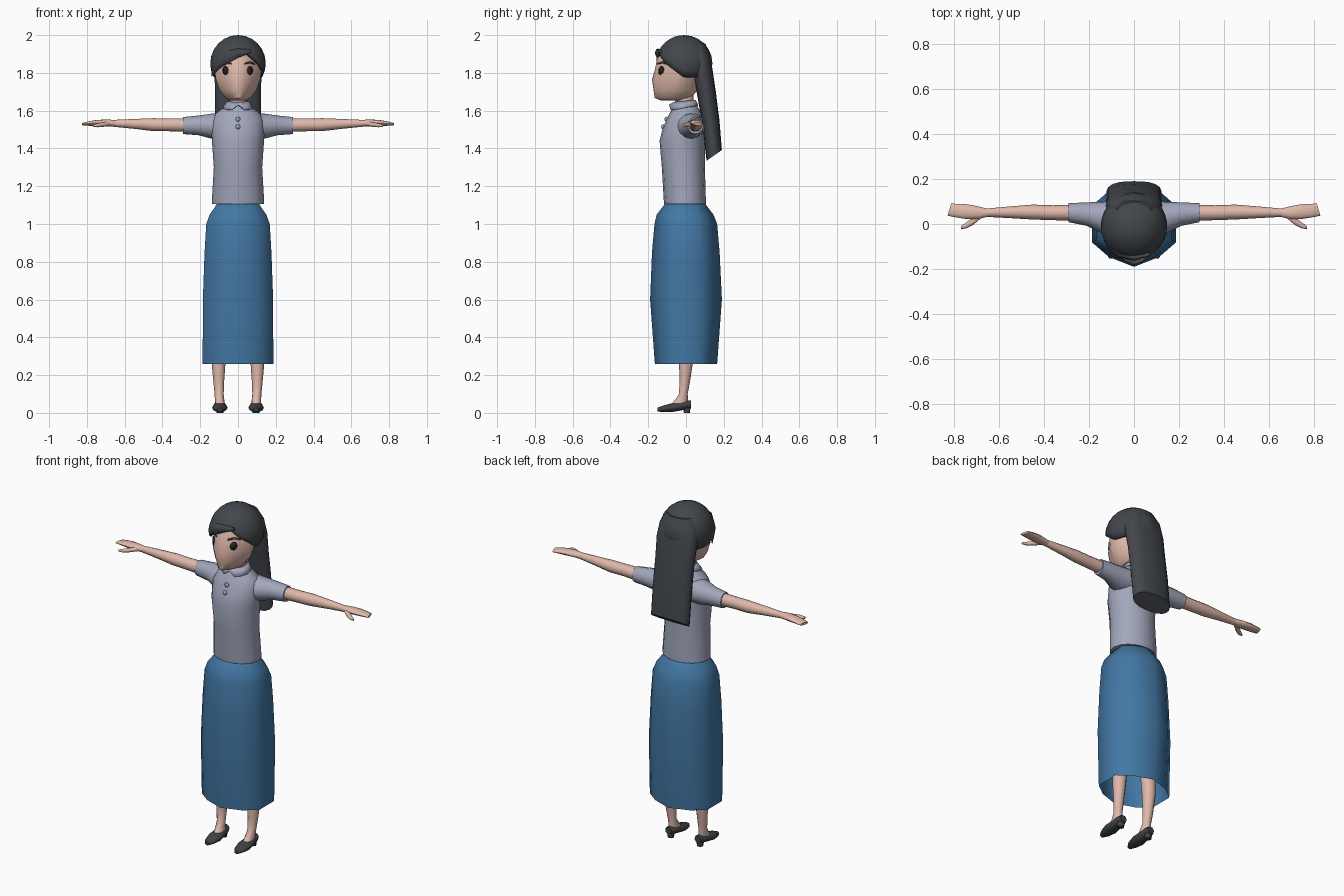
import bpy, bmesh, math
from mathutils import Vector
from mathutils.bvhtree import BVHTree

if "Cube" in bpy.data.objects:
    bpy.data.objects.remove(bpy.data.objects["Cube"])


def material(name, r, g, b):
    m = bpy.data.materials.new(name)
    m.use_nodes = True
    m.diffuse_color = (r, g, b, 1)
    bsdf = m.node_tree.nodes["Principled BSDF"]
    bsdf.inputs["Base Color"].default_value = (r, g, b, 1)
    bsdf.inputs["Roughness"].default_value = 0.8
    return m


SKIN = material("skin", 0.74, 0.48, 0.4)
SHIRT = material("grey_blue_shirt", 0.36, 0.385, 0.5)
SKIRT = material("blue_skirt", 0.055, 0.185, 0.37)
HAIR = material("dark_hair", 0.055, 0.062, 0.072)
SHOE = material("dark_shoe", 0.052, 0.052, 0.062)
EYE = material("eye_dark", 0.02, 0.016, 0.018)


def finish(name, bm, mat, angle=50):
    bmesh.ops.recalc_face_normals(bm, faces=bm.faces)
    mesh = bpy.data.meshes.new(name)
    bm.to_mesh(mesh)
    bm.free()
    mesh.materials.append(mat)
    ob = bpy.data.objects.new(name, mesh)
    bpy.context.collection.objects.link(ob)
    bpy.ops.object.select_all(action="DESELECT")
    ob.select_set(True)
    bpy.context.view_layer.objects.active = ob
    bpy.ops.object.shade_smooth_by_angle(angle=math.radians(angle))
    return ob


def circle(n):
    return [(math.sin(math.tau * i / n), -math.cos(math.tau * i / n)) for i in range(n)]


def loft(name, mat, rings, axis="z", shape=None, caps=(True, True), angle=50, tweak=None):
    """Rings are (position on axis, centre a, centre b, radius a, radius b)."""
    shape = shape or circle(12)
    place = {"z": lambda p, a, b: (a, b, p),
             "x": lambda p, a, b: (p, a, b),
             "y": lambda p, a, b: (a, p, b)}[axis]
    bm = bmesh.new()
    rows = [[bm.verts.new(place(p, ca + ra * u, cb + rb * v)) for u, v in shape]
            for p, ca, cb, ra, rb in rings]
    n = len(shape)
    for low, high in zip(rows, rows[1:]):
        for i in range(n):
            j = (i + 1) % n
            bm.faces.new((low[i], low[j], high[j], high[i]))
    if caps[0]:
        bm.faces.new(rows[0])
    if caps[1]:
        bm.faces.new(rows[-1])
    if tweak:
        tweak(rows)
    return finish(name, bm, mat, angle)


def ring(z, front, back, rx):
    """Upright ring given by its front and back extent."""
    return (z, 0, (front + back) / 2, rx, (back - front) / 2)


# Long skirt, open at the hem
half = [(0, -1), (0.6, -0.77), (1, -0.43), (1, 0.43), (0.6, 0.77)]
skirt_shape = half + [(-u, -v) for u, v in half]
loft("skirt", SKIRT,
     [ring(0.26, -0.165, 0.165, 0.187), ring(0.6, -0.19, 0.19, 0.186),
      ring(0.85, -0.18, 0.178, 0.177), ring(1.0, -0.167, 0.165, 0.168),
      ring(1.05, -0.155, 0.145, 0.15), ring(1.085, -0.128, 0.118, 0.125),
      ring(1.11, -0.11, 0.1, 0.11)],
     shape=skirt_shape, caps=(False, True), angle=60)

# Shirt body and neck
loft("shirt_body", SHIRT,
     [ring(1.105, -0.115, 0.105, 0.138), ring(1.13, -0.118, 0.105, 0.138),
      ring(1.3, -0.128, 0.1, 0.128), ring(1.44, -0.14, 0.1, 0.138),
      ring(1.5, -0.125, 0.1, 0.141), ring(1.55, -0.105, 0.095, 0.137),
      ring(1.585, -0.088, 0.085, 0.118), ring(1.615, -0.072, 0.065, 0.078),
      ring(1.64, -0.06, 0.05, 0.056)],
     shape=circle(16))
loft("neck", SKIN, [ring(1.6, -0.06, 0.045, 0.05), ring(1.65, -0.058, 0.04, 0.046),
                    ring(1.74, -0.06, 0.04, 0.046)])


# Folded collar with two front points and a centre notch
def collar_points(rows):
    for row in rows:
        for v in row:
            v.co.z += 0.1 * (v.co.y + 0.02)
    for v in rows[0]:
        if v.co.y < 0:
            v.co.z += 0.022 if abs(v.co.x) < 0.01 else -0.006


collar = loft("collar", SHIRT, [ring(1.618, -0.09, 0.066, 0.082),
                                ring(1.65, -0.064, 0.052, 0.058)],
              shape=circle(14), caps=(False, False), tweak=collar_points)
collar.modifiers.new("thickness", "SOLIDIFY").thickness = 0.006

# Buttons
for name, z, y in (("upper_button", 1.555, -0.105), ("lower_button", 1.515, -0.122)):
    bm = bmesh.new()
    bmesh.ops.create_uvsphere(bm, u_segments=10, v_segments=6, radius=0.013)
    bmesh.ops.scale(bm, vec=(1, 0.7, 1), verts=bm.verts)
    bmesh.ops.translate(bm, vec=(0, y, z), verts=bm.verts)
    finish(name, bm, SHIRT)

# Sleeves, arms, hands, legs and shoes on both sides
for side, s in (("left", 1), ("right", -1)):
    def limb_x(part, mat, rings):
        loft(f"{side}_{part}", mat, [(s * r[0], *r[1:]) for r in rings], axis="x")

    def slant_tip(rows):
        for v in rows[-1] + rows[-2]:
            v.co.x -= s * 0.3 * (v.co.y - 0.06)

    limb_x("sleeve", SHIRT, [(0.06, 0.02, 1.52, 0.085, 0.07), (0.14, 0.028, 1.518, 0.07, 0.066),
                             (0.21, 0.044, 1.522, 0.052, 0.052), (0.29, 0.05, 1.521, 0.042, 0.045)])
    limb_x("arm", SKIN, [(0.25, 0.05, 1.523, 0.036, 0.036), (0.36, 0.05, 1.525, 0.033, 0.034),
                         (0.45, 0.053, 1.526, 0.033, 0.034), (0.55, 0.052, 1.53, 0.026, 0.026),
                         (0.66, 0.05, 1.533, 0.018, 0.018)])
    loft(f"{side}_hand", SKIN,
         [(s * x, y, z, ry, rz) for x, y, z, ry, rz in
          [(0.65, 0.05, 1.533, 0.018, 0.018), (0.7, 0.05, 1.535, 0.03, 0.018),
           (0.745, 0.055, 1.535, 0.033, 0.016), (0.79, 0.06, 1.532, 0.029, 0.012),
           (0.82, 0.064, 1.529, 0.027, 0.007)]],
         axis="x", tweak=slant_tip)
    limb_x("thumb", SKIN, [(0.675, 0.04, 1.532, 0.012, 0.012), (0.715, 0.012, 1.526, 0.017, 0.012),
                           (0.745, -0.007, 1.522, 0.013, 0.01), (0.768, -0.016, 1.52, 0.006, 0.006)])
    loft(f"{side}_leg", SKIN,
         [(z, s * x, y, rx, ry) for z, x, y, rx, ry in
          [(0.035, 0.096, -0.04, 0.026, 0.05), (0.065, 0.097, -0.025, 0.025, 0.036),
           (0.1, 0.1, -0.014, 0.024, 0.023), (0.17, 0.102, -0.006, 0.029, 0.028),
           (0.27, 0.103, 0, 0.037, 0.037), (0.6, 0.09, 0, 0.052, 0.052),
           (0.95, 0.08, -0.005, 0.07, 0.07)]])

    # Pointed flat shoe with a low heel
    loft(f"{side}_shoe", SHOE,
         [(y, s * 0.096, z, rx, rz) for y, z, rx, rz in
          [(-0.152, 0.017, 0.014, 0.01), (-0.125, 0.021, 0.031, 0.016),
           (-0.08, 0.027, 0.041, 0.023), (-0.03, 0.035, 0.035, 0.023),
           (0.01, 0.043, 0.029, 0.023), (0.027, 0.045, 0.021, 0.02)]],
         axis="y")
    loft(f"{side}_heel", SHOE, [(0, s * 0.096, 0.005, 0.018, 0.016),
                                (0.045, s * 0.096, 0.002, 0.025, 0.023)], shape=circle(8))

# Head with a soft centre ridge down the face
head_shape = [(u, -(1 - abs(u) ** 1.9) if v < 0 else v) for u, v in circle(20)]
head = loft("head", SKIN,
            [ring(1.655, -0.135, 0.0, 0.045), ring(1.668, -0.166, 0.03, 0.066),
             ring(1.71, -0.172, 0.06, 0.098), ring(1.765, -0.18, 0.07, 0.117),
             ring(1.82, -0.164, 0.08, 0.126), ring(1.88, -0.152, 0.085, 0.125),
             ring(1.94, -0.11, 0.07, 0.09)],
            shape=head_shape)

# Eyes and brows laid onto the face surface
face_tree = BVHTree.FromPolygons([v.co for v in head.data.vertices],
                                 [p.vertices for p in head.data.polygons])


def decal(name, mat, points):
    bm = bmesh.new()
    verts = []
    for x, z in points:
        hit = face_tree.ray_cast(Vector((x, -1, z)), Vector((0, 1, 0)))[0]
        verts.append(bm.verts.new((x, hit.y - 0.005, z)))
    bm.faces.new(verts)
    ob = finish(name, bm, mat)
    ob.modifiers.new("thickness", "SOLIDIFY").thickness = 0.004


for side, s in (("left", 1), ("right", -1)):
    decal(f"{side}_eye", EYE, [(s * 0.065 + 0.014 * u, 1.813 + 0.023 * v) for u, v in circle(12)])
    decal(f"{side}_brow", HAIR, [(s * x, z) for x, z in
                                 [(0.038, 1.846), (0.065, 1.85), (0.09, 1.843),
                                  (0.088, 1.852), (0.065, 1.861), (0.038, 1.854)]])

# Hair cap: a dome whose lower edge rises to an off-centre parting
bm = bmesh.new()
COLS, STEPS, R, PART = 32, 8, 0.15, 0.35
top = bm.verts.new((0, -0.01, 1.85 + R))
columns = []
for i in range(COLS):
    a = math.tau * i / COLS - math.pi + PART
    reach = (math.pi / 2 - PART) if a > PART else (math.pi / 2 + PART)
    t = min(abs(a - PART) / reach, 1)
    edge = 1.905 - 0.13 * t
    limit = math.acos((edge - 1.85) / R)
    columns.append([bm.verts.new((0.147 * math.sin(a) * math.sin(limit * k / STEPS),
                                  -0.01 - R * math.cos(a) * math.sin(limit * k / STEPS),
                                  1.85 + R * math.cos(limit * k / STEPS)))
                    for k in range(1, STEPS + 1)])
for i, col in enumerate(columns):
    nxt = columns[(i + 1) % COLS]
    bm.faces.new((top, col[0], nxt[0]))
    for k in range(STEPS - 1):
        bm.faces.new((col[k], col[k + 1], nxt[k + 1], nxt[k]))
cap = finish("hair_cap", bm, HAIR)
cap.modifiers.new("thickness", "SOLIDIFY").thickness = 0.018

# Swept fringe lock
loft("fringe_lock", HAIR,
     [(0.07, -0.135, 1.915, 0.008, 0.008), (0, -0.148, 1.905, 0.016, 0.024),
      (-0.07, -0.13, 1.878, 0.018, 0.034), (-0.12, -0.085, 1.845, 0.018, 0.042),
      (-0.14, -0.045, 1.815, 0.01, 0.035)], axis="x", shape=circle(10))


# Long hair down the back, with a slanted end
def slant_end(rows):
    for v in rows[0]:
        v.co.z -= 0.7 * (0.145 - v.co.y)


back_shape = [(math.copysign(abs(u) ** 0.7, u), v if v > 0 else 0.8 * v) for u, v in circle(16)]
loft("back_hair", HAIR,
     [ring(1.36, 0.1, 0.19, 0.122), ring(1.55, 0.072, 0.177, 0.122),
      ring(1.7, 0.045, 0.158, 0.121), ring(1.82, 0.02, 0.14, 0.126),
      ring(1.9, 0.01, 0.124, 0.115), ring(1.955, 0.0, 0.103, 0.08)],
     shape=back_shape, tweak=slant_end)
